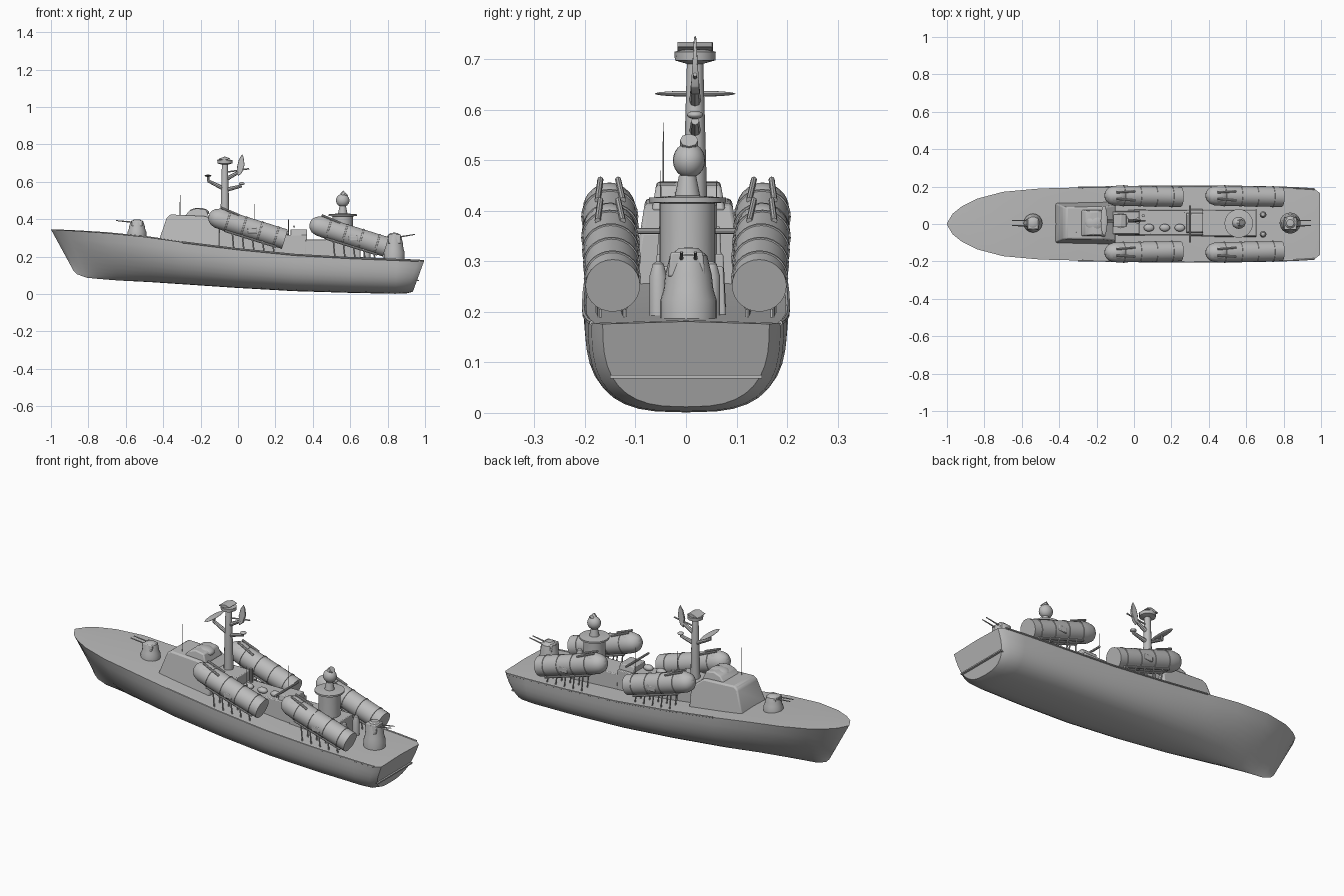
import bpy, bmesh, math
from mathutils import Vector

cube = bpy.data.objects.get("Cube")
if cube:
    bpy.data.objects.remove(cube, do_unlink=True)

grey = bpy.data.materials.new("ship_grey")
grey.use_nodes = True
grey.diffuse_color = (0.5, 0.5, 0.5, 1)
grey.node_tree.nodes["Principled BSDF"].inputs["Base Color"].default_value = (0.5, 0.5, 0.5, 1)


def finish(name, bm, bevel=0):
    bmesh.ops.remove_doubles(bm, verts=bm.verts, dist=0.0002)
    bmesh.ops.recalc_face_normals(bm, faces=bm.faces)
    for f in bm.faces:
        f.smooth = True
    for e in bm.edges:
        e.smooth = len(e.link_faces) == 2 and e.calc_face_angle(0) < math.radians(35)
    mesh = bpy.data.meshes.new(name)
    bm.to_mesh(mesh)
    bm.free()
    ob = bpy.data.objects.new(name, mesh)
    bpy.context.collection.objects.link(ob)
    mesh.materials.append(grey)
    if bevel:
        mod = ob.modifiers.new("soft_edges", 'BEVEL')
        mod.width, mod.segments = bevel, 2
    return ob


def loft(bm, rings, closed=True):
    """Skin a list of point rings and cap both ends."""
    rows = [[bm.verts.new(p) for p in ring] for ring in rings]
    n = len(rows[0])
    for a, b in zip(rows, rows[1:]):
        for i in range(n):
            j = (i + 1) % n
            bm.faces.new((a[i], a[j], b[j], b[i]))
    for row in (rows[0], rows[-1]):
        bm.faces.new(row)


def lathe(name, base, axis, profile, sides=24):
    """Turn (radius, distance) pairs about an axis."""
    q = Vector((0, 0, 1)).rotation_difference(Vector(axis))
    bm = bmesh.new()
    loft(bm, [[Vector(base) + q @ Vector((r * math.cos(k * math.tau / sides),
                                          r * math.sin(k * math.tau / sides), d))
               for k in range(sides)] for r, d in profile])
    return finish(name, bm)


def rod(name, a, b, r, r2=None, sides=8):
    d = Vector(b) - Vector(a)
    return lathe(name, a, d, [(r, 0), (r if r2 is None else r2, d.length)], sides)


def block(name, outline, y0, y1, taper=0, bevel=0.004):
    """Extrude a side outline (x, z) across y; the top leans in by taper."""
    z_low, z_high = min(p[1] for p in outline), max(p[1] for p in outline)
    bm = bmesh.new()
    lean = lambda z: taper * (z - z_low) / (z_high - z_low)
    loft(bm, [[(x, y0 + lean(z), z) for x, z in outline],
              [(x, y1 - lean(z), z) for x, z in outline]])
    return finish(name, bm, bevel)


def box(name, x0, x1, y0, y1, z0, z1, taper=0, bevel=0.004):
    return block(name, [(x0, z0), (x1, z0), (x1, z1), (x0, z1)], y0, y1, taper, bevel)


def ball(name, centre, size):
    bm = bmesh.new()
    bmesh.ops.create_uvsphere(bm, u_segments=20, v_segments=12, radius=1)
    for v in bm.verts:
        v.co = Vector(centre) + Vector(s * c for s, c in zip(size, v.co))
    return finish(name, bm)


# Hull stations: deck x, keel x, deck z, keel z, half width, section fullness
stations = [
    (-1.0, -0.88, 0.345, 0.125, 0.004, 1.0), (-0.97, -0.86, 0.343, 0.105, 0.055, 1.0),
    (-0.92, -0.81, 0.34, 0.087, 0.095, 1.05), (-0.84, -0.74, 0.335, 0.08, 0.135, 1.2),
    (-0.7, -0.64, 0.325, 0.072, 0.172, 1.45), (-0.5, -0.48, 0.305, 0.064, 0.19, 1.8),
    (-0.3, -0.3, 0.277, 0.052, 0.195, 2.2), (0, 0, 0.24, 0.032, 0.2, 2.6),
    (0.3, 0.3, 0.21, 0.015, 0.202, 2.9), (0.6, 0.6, 0.193, 0.006, 0.2, 3.0),
    (0.85, 0.84, 0.183, 0.001, 0.194, 3.0), (0.965, 0.9, 0.178, 0.003, 0.187, 3.0),
    (0.995, 0.935, 0.176, 0.012, 0.165, 2.8)]
rings = []
for xd, xk, zd, zk, w, p in stations:
    half = []
    for k in range(11):
        t = (k / 10) ** 2
        half.append((xk + (xd - xk) * t, w * (1 - (1 - t) ** p) ** (1 / p), zk + (zd - zk) * t))
    deck = [(xd, 0, zd + 0.03 * w)]
    rings.append(half + deck + [(x, -y, z) for x, y, z in half[:0:-1]])
bm = bmesh.new()
loft(bm, rings)
finish("hull", bm)
box("transom_ledge", 0.93, 0.967, -0.15, 0.15, 0.068, 0.075, bevel=0)

# Thin deck-edge strip along each side
for s in (1, -1):
    for a, b in zip(stations[6:-2], stations[7:-1]):
        rod("deck_edge", (a[0], s * a[4], a[2]), (b[0], s * b[4], b[2]), 0.005, sides=6)

# Bridge and deckhouses
block("bridge", [(-0.425, 0.28), (-0.38, 0.41), (-0.36, 0.425), (-0.17, 0.415), (-0.1, 0.36), (-0.1, 0.24)],
      -0.11, 0.12, 0.03, 0.008)
block("bridge_top", [(-0.29, 0.41), (-0.26, 0.445), (-0.22, 0.458), (-0.17, 0.45), (-0.15, 0.40)],
      -0.068, 0.078, 0.01, 0.006)
ball("bridge_dome", (-0.21, 0.005, 0.435), (0.055, 0.05, 0.025))
box("mast_house", -0.12, 0.03, -0.062, 0.075, 0.22, 0.37, 0.008)
box("middle_deckhouse", 0.0, 0.37, -0.064, 0.08, 0.19, 0.315, 0.006)
box("aft_deckhouse", 0.36, 0.655, -0.07, 0.08, 0.17, 0.29, 0.006)
box("middle_roof_step", 0.28, 0.37, -0.05, 0.06, 0.31, 0.345, 0.008)
for x in (0.08, 0.165, 0.245):
    ball("roof_raft", (x, -0.02, 0.325), (0.028, 0.02, 0.016))
for y in (-0.055, 0.05):
    lathe("deck_vent", (0.69, y, 0.18), (0, 0, 1), [(0.018, 0), (0.018, 0.09), (0.011, 0.115), (0.003, 0.12)], 14)
rod("roof_post", (0.05, 0.045, 0.31), (0.05, 0.045, 0.39), 0.009)
rod("roof_bar", (0.3, -0.1, 0.36), (0.3, 0.1, 0.36), 0.006)

# Aft director tower with ball
lathe("director_tower", (0.56, 0.003, 0.18), (0, 0, 1),
      [(0.06, 0), (0.055, 0.1), (0.055, 0.235), (0.076, 0.237), (0.076, 0.246), (0.025, 0.25), (0.017, 0.29)])
ball("director_ball", (0.56, 0.006, 0.5), (0.036, 0.032, 0.035))
rod("director_cap", (0.56, 0.006, 0.525), (0.575, 0.006, 0.54), 0.018)


# Gun mounts
def gun(name, x, z, h, r, aim):
    lathe(name + "_mount", (x, 0.005, z), (0, 0, 1),
          [(r, 0), (r, h * 0.3), (r * 0.88, h * 0.45), (r * 0.82, h * 0.65),
           (r * 0.66, h * 0.9), (r * 0.35, h), (0.003, h * 1.01)])
    box(name + "_shield", x - r * 0.6, x + r * 0.6, -r * 0.65, r * 0.7, z + h * 0.62, z + h * 0.95, 0.006)
    for y in (-0.009, 0.019):
        rod(name + "_barrel", (x + aim * r * 0.4, y, z + h * 0.85),
            (x + aim * 0.112, y, z + h * 0.95), 0.004, 0.0025)


gun("front_gun", -0.54, 0.305, 0.092, 0.05, -1)
gun("aft_gun", 0.835, 0.178, 0.148, 0.056, 1)


# Missile launchers: canister, bands, lid, rails and legs
def launcher(name, x, z, s):
    rear, front = Vector((x, s * 0.145, z)), Vector((x - 0.36, s * 0.152, z + 0.112))
    axis = front - rear
    n = axis.length
    u = axis / n
    lathe(name + "_canister", rear, axis,
          [(0.054, 0), (0.054, n * 0.9), (0.052, n), (0.043, n + 0.025), (0.025, n + 0.042), (0.003, n + 0.048)], 28)
    for t in (0.12, 0.36, 0.6, 0.84):
        lathe(name + "_band", rear + axis * t, axis, [(0.053, 0), (0.0565, 0.001), (0.0565, 0.008), (0.053, 0.009)], 28)
    up = Vector((-u.z, 0, u.x)) * -1
    ball(name + "_lid", front + up * 0.02 - u * 0.01, (0.06, 0.042, 0.035))
    for y in (-0.025, 0.025):
        side = Vector((0, y, 0))
        rod(name + "_lid_arm", rear + axis * 0.72 + up * 0.05 + side, front + up * 0.06 + side * 0.7, 0.006)
        rod(name + "_cradle_rail", rear + axis * 0.08 - up * 0.053 + side, rear + axis * 0.85 - up * 0.053 + side, 0.006)
        for t in (0.15, 0.3, 0.45, 0.6, 0.75):
            top = rear + axis * t + side - up * 0.04
            rod(name + "_leg", top, (top.x + 0.01, top.y, 0.235 - 0.07 * min(1, max(0, top.x + 0.1))), 0.004, sides=6)
    box(name + "_side_box", x - 0.2, x - 0.15, s * 0.195 - 0.008, s * 0.195 + 0.008, z + 0.03, z + 0.06)


for s, side in ((1, "left"), (-1, "right")):
    launcher(side + "_forward_launcher", 0.25, 0.293, s)
    launcher(side + "_aft_launcher", 0.79, 0.252, s)

# Mast with arms, dishes and the tall radar leaf
my = 0.018
lathe("mast", (-0.07, my, 0.34), (0, 0, 1), [(0.026, 0), (0.022, 0.15), (0.016, 0.36), (0.012, 0.375)], 12)
for a, b in (((-0.07, 0.56), (-0.16, 0.605)), ((-0.07, 0.555), (0.02, 0.578)), ((-0.07, 0.61), (0.01, 0.655))):
    rod("mast_arm", (a[0], my, a[1]), (b[0], my, b[1]), 0.012, 0.008)
ball("cross_dish", (-0.16, my, 0.632), (0.018, 0.08, 0.006))
rod("cross_dish_stem", (-0.16, my, 0.6), (-0.16, my, 0.632), 0.007)
ball("small_dish", (0.02, my, 0.59), (0.016, 0.016, 0.008))
block("radar_leaf", [(0.0, 0.63), (0.02, 0.645), (0.035, 0.69), (0.03, 0.73), (0.022, 0.747), (0.005, 0.72), (-0.005, 0.68)],
      my - 0.009, my + 0.009, 0.007, 0.002)
lathe("mast_top_ring", (-0.07, my, 0.69), (0, 0, 1), [(0.012, 0), (0.04, 0.008), (0.041, 0.025), (0.02, 0.03)], 16)
block("mast_top_scanner", [(-0.11, 0.72), (-0.07, 0.735), (-0.04, 0.725), (-0.07, 0.715)], my - 0.035, my + 0.035, 0, 0.002)
rod("mast_feed", (-0.07, my, 0.65), (0.06, my, 0.67), 0.004)

# Whip aerials
for x, y, z0, z1 in ((-0.31, -0.045, 0.42, 0.575), (0.27, 0.06, 0.31, 0.46), (0.09, -0.05, 0.31, 0.48)):
    rod("aerial", (x, y, z0), (x, y, z1), 0.0018, 0.001, 6)
